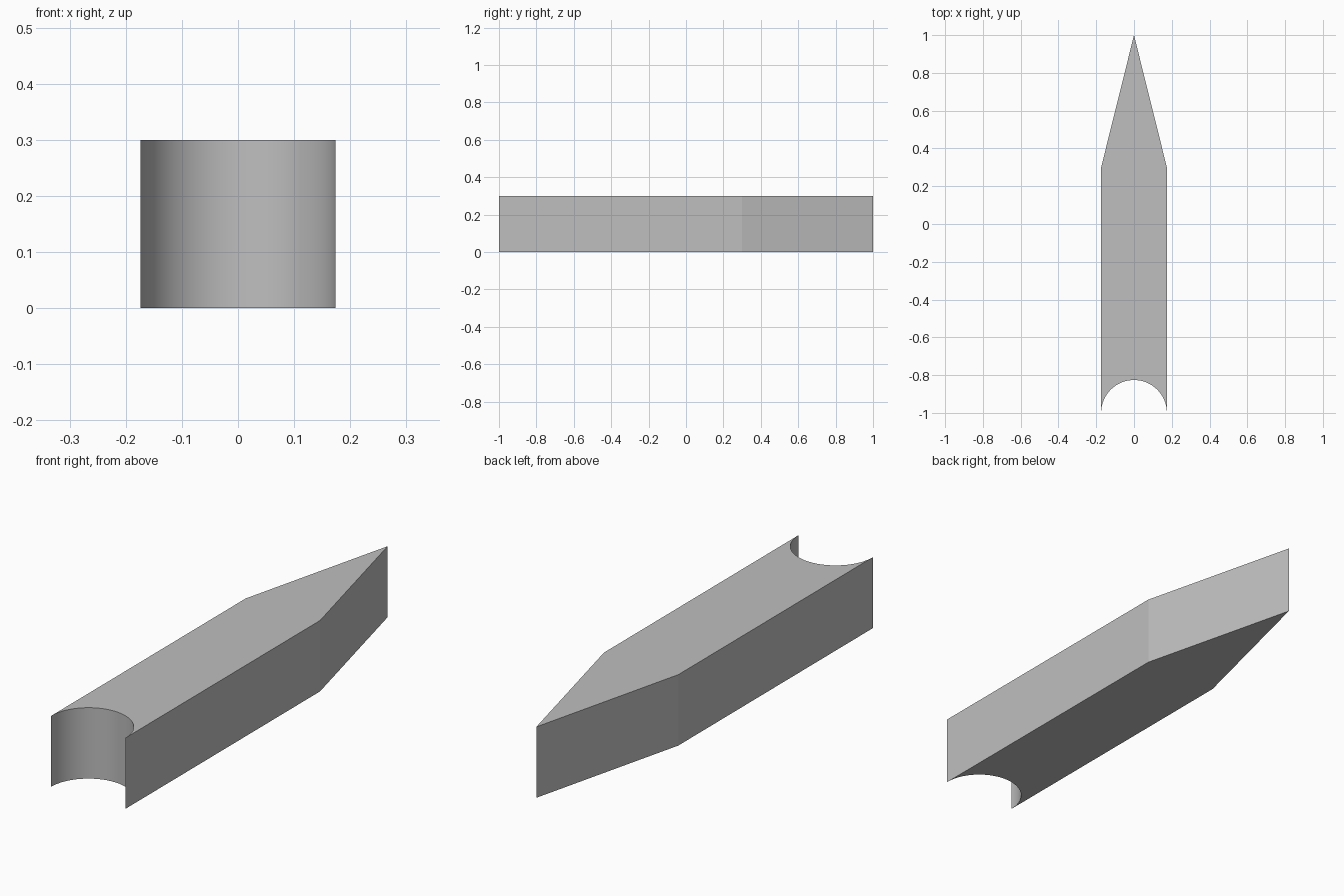
import bpy, bmesh, math

if "Cube" in bpy.data.objects:
    bpy.data.objects.remove(bpy.data.objects["Cube"], do_unlink=True)

HALF_WIDTH = 0.174
HEIGHT = 0.3
SHOULDER_Y = 0.3
SEGMENTS = 48

# Plain grey material
grey = bpy.data.materials.new("plain_grey")
grey.use_nodes = True
colour = (0.52, 0.52, 0.52, 1)
grey.diffuse_color = colour
grey.node_tree.nodes["Principled BSDF"].inputs["Base Color"].default_value = colour

# Outline: pointed back end, straight sides, half-round notch in the front
outline = [(HALF_WIDTH, SHOULDER_Y), (0, 1), (-HALF_WIDTH, SHOULDER_Y)]
for i in range(SEGMENTS + 1):
    a = math.pi * (1 - i / SEGMENTS)
    outline.append((HALF_WIDTH * math.cos(a), -1 + HALF_WIDTH * math.sin(a)))

# Extrude the outline into a solid bar
bm = bmesh.new()
base = bm.faces.new([bm.verts.new((x, y, 0)) for x, y in outline])
result = bmesh.ops.extrude_face_region(bm, geom=[base], use_keep_orig=True)
top = [g for g in result["geom"] if isinstance(g, bmesh.types.BMVert)]
bmesh.ops.translate(bm, verts=top, vec=(0, 0, HEIGHT))
bmesh.ops.recalc_face_normals(bm, faces=bm.faces)

mesh = bpy.data.meshes.new("pointed_bar")
bm.to_mesh(mesh)
bm.free()
mesh.materials.append(grey)
bar = bpy.data.objects.new("pointed_bar", mesh)
bpy.context.collection.objects.link(bar)

# Smooth the notch, keep every other edge crisp
bpy.ops.object.select_all(action='DESELECT')
bar.select_set(True)
bpy.context.view_layer.objects.active = bar
bpy.ops.object.shade_smooth_by_angle(angle=math.radians(10))
